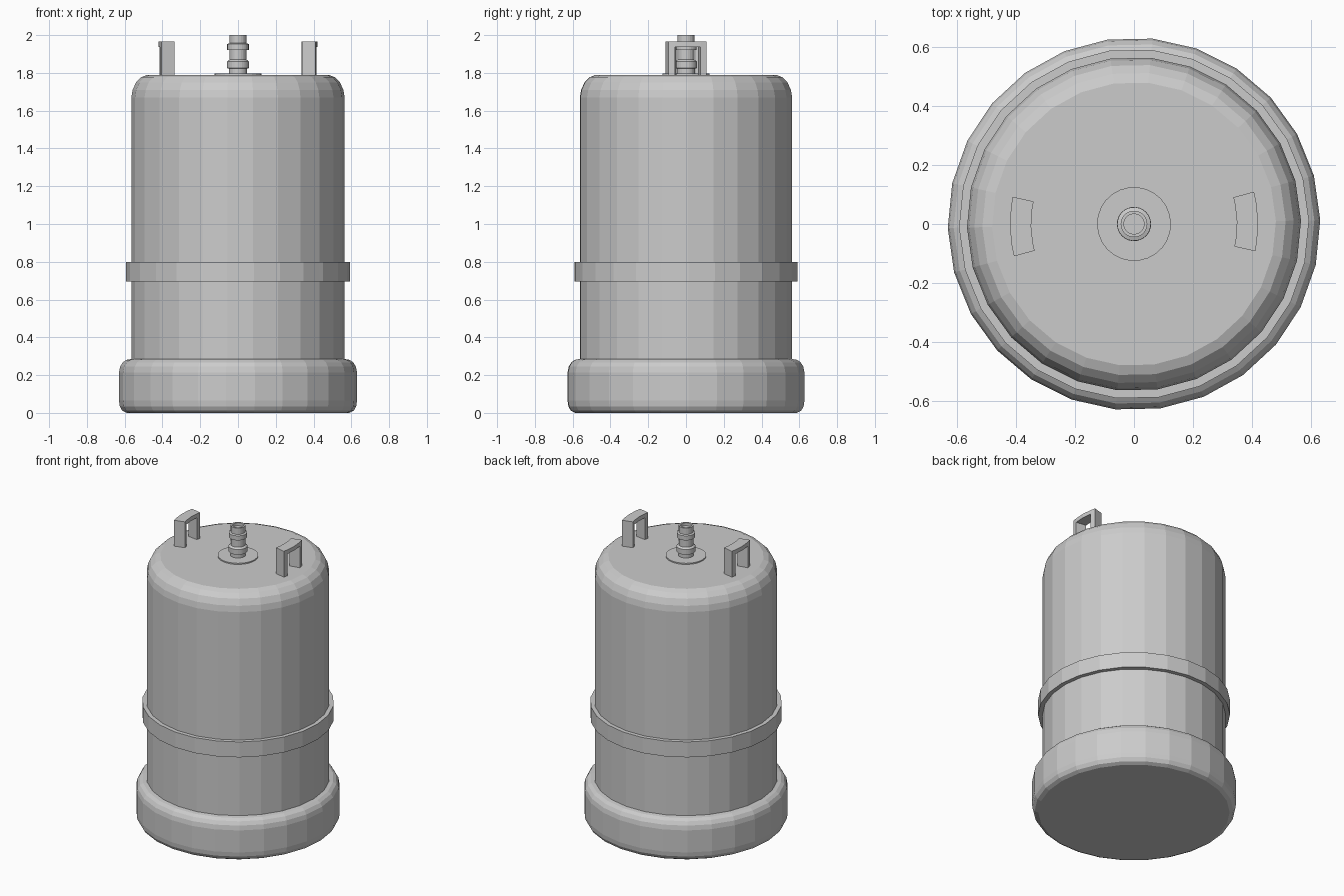
import bpy, bmesh, math

if "Cube" in bpy.data.objects:
    bpy.data.objects.remove(bpy.data.objects["Cube"])

SIDES = 26
TURN = math.radians(1.2)


def finish(bm, name):
    bmesh.ops.recalc_face_normals(bm, faces=bm.faces)
    mesh = bpy.data.meshes.new(name)
    bm.to_mesh(mesh)
    bm.free()
    obj = bpy.data.objects.new(name, mesh)
    bpy.context.collection.objects.link(obj)
    return obj


def lathe(name, profile, closed=False):
    """Turn a (radius, z) profile; open profiles get end caps."""
    bm = bmesh.new()
    rings = []
    for r, z in profile:
        rings.append([bm.verts.new((r * math.cos(TURN + math.tau * i / SIDES),
                                    r * math.sin(TURN + math.tau * i / SIDES), z))
                      for i in range(SIDES)])
    pairs = list(zip(rings, rings[1:]))
    if closed:
        pairs.append((rings[-1], rings[0]))
    for a, b in pairs:
        for i in range(SIDES):
            j = (i + 1) % SIDES
            bm.faces.new((a[i], a[j], b[j], b[i]))
    if not closed:
        bm.faces.new(rings[0])
        bm.faces.new(rings[-1])
    return finish(bm, name)


def handle(name, facing):
    """Curved inverted-U handle: a cell grid with an opening, thickened inward."""
    outer, inner = 0.42, 0.348
    angles = [math.radians(a) for a in (-13.85, -9.3, 0, 9.3, 13.85)]
    heights = (1.785, 1.938, 1.966)
    bm = bmesh.new()
    grid = [[bm.verts.new((outer * math.cos(facing + a), outer * math.sin(facing + a), z))
             for a in angles] for z in heights]
    for row in range(2):
        for col in range(4):
            if row == 0 and col in (1, 2):
                continue
            bm.faces.new((grid[row][col], grid[row][col + 1],
                          grid[row + 1][col + 1], grid[row + 1][col]))
    bmesh.ops.delete(bm, geom=[v for v in bm.verts if not v.link_faces], context='VERTS')
    result = bmesh.ops.extrude_face_region(bm, geom=bm.faces[:])
    for v in result["geom"]:
        if isinstance(v, bmesh.types.BMVert):
            v.co.x *= inner / outer
            v.co.y *= inner / outer
    return finish(bm, name)


# Main tank body with rounded shoulder
lathe("tank_body", [(0.565, 0.2), (0.565, 1.67), (0.558, 1.71), (0.54, 1.75),
                    (0.513, 1.777), (0.48, 1.79)])

# Rounded base foot
lathe("base_foot", [(0.59, 0), (0.613, 0.012), (0.626, 0.035), (0.63, 0.065),
                    (0.63, 0.215), (0.624, 0.245), (0.61, 0.268),
                    (0.59, 0.281), (0.56, 0.286)])

# Belt around the body
lathe("belt", [(0.55, 0.695), (0.592, 0.695), (0.592, 0.8), (0.55, 0.8)], closed=True)

# Valve flange and stepped stem with a recessed outlet
lathe("valve_flange", [(0.125, 1.785), (0.125, 1.798)])
lathe("valve_stem", [(0.048, 1.79), (0.048, 1.822), (0.058, 1.825), (0.058, 1.86),
                     (0.045, 1.87), (0.045, 1.92), (0.057, 1.922), (0.057, 1.953),
                     (0.045, 1.957), (0.045, 2.0), (0.034, 2.0), (0.034, 1.98)])

# Pair of lifting handles
for side, facing in (("right", TURN), ("left", TURN + math.pi)):
    handle("handle_" + side, facing)
